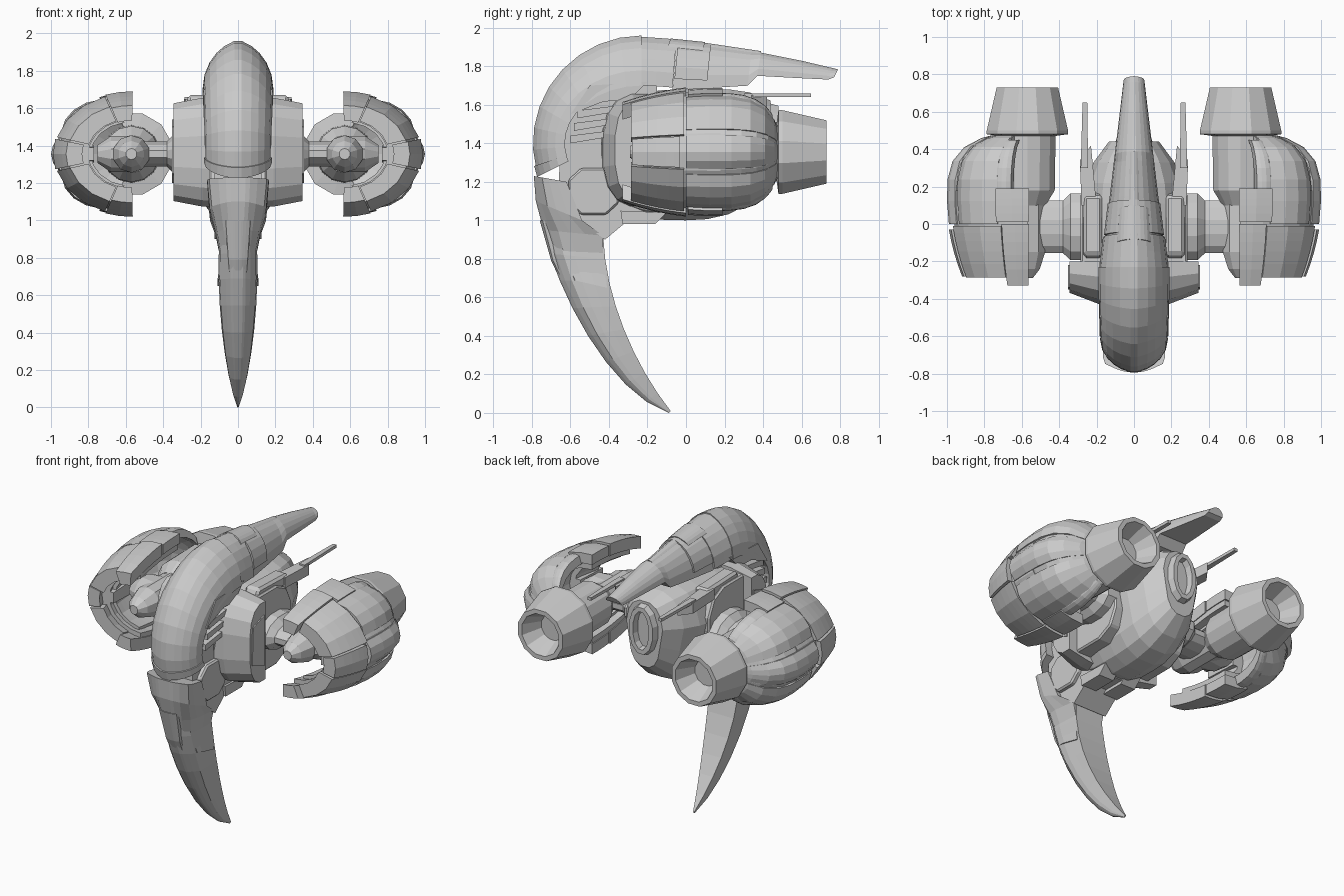
import bpy, bmesh
from math import sin, cos, pi, radians, copysign
from mathutils import Vector
from mathutils.geometry import interpolate_bezier

cube = bpy.data.objects.get("Cube")
if cube:
    bpy.data.objects.remove(cube)

POD_X, AXIS_Z = 0.57, 1.355


def loft(name, rings, mirror=False, bevel=0):
    """Skin a row of equal-sized point rings and cap both ends."""
    bm = bmesh.new()
    rows = [[bm.verts.new(point) for point in ring] for ring in rings]
    count = len(rows[0])
    for row, following in zip(rows, rows[1:]):
        for k in range(count):
            j = (k + 1) % count
            bm.faces.new((row[k], row[j], following[j], following[k]))
    bm.faces.new(rows[0])
    bm.faces.new(rows[-1])
    bmesh.ops.recalc_face_normals(bm, faces=bm.faces)
    mesh = bpy.data.meshes.new(name)
    bm.to_mesh(mesh)
    bm.free()
    obj = bpy.data.objects.new(name, mesh)
    bpy.context.collection.objects.link(obj)
    if bevel:
        modifier = obj.modifiers.new("Bevel", "BEVEL")
        modifier.width, modifier.segments = bevel, 1
        modifier.limit_method = "ANGLE"
    if mirror:
        obj.modifiers.new("Mirror", "MIRROR")
    return obj


def oval(width, height, sides, power=1):
    """Points of an oval; a power below one makes it boxier."""
    points = []
    for k in range(sides):
        turn = 2 * pi * (k + 0.5) / sides
        c, s = cos(turn), sin(turn)
        points.append((width * copysign(abs(c) ** power, c),
                       height * copysign(abs(s) ** power, s)))
    return points


def side_plate(name, outline, inner, outer, mirror=True, bevel=0):
    """Extrude a (y, z) outline across x."""
    rings = [[(x, y, z) for y, z in outline] for x in (inner, outer)]
    return loft(name, rings, mirror, bevel)


def pod_lathe(name, profile, sides):
    """Turn (y, radius) points about the pod's axis."""
    rings = [[(POD_X + u, y, AXIS_Z + v) for u, v in oval(r, r, sides)] for y, r in profile]
    return loft(name, rings, mirror=True)


# Cross-section rules: half width at a fraction of the depth
def blade_shape(depth):
    return min(1, 0.25 + 1.8 * depth ** 0.7)


def hood_shape(depth):
    return max(0.1, (1 - (1 - depth) ** 2) ** 0.6)


def crescent(name, stations, shape=hood_shape):
    """Loft sections given as outer point, inner point and half width."""
    depths = [(k / 6) ** 2 for k in range(7)]
    rings = []
    for outer, inner, width in stations:
        half = [(width * shape(d), *Vector(outer).lerp(Vector(inner), d)) for d in depths]
        rings.append(half + [(-x, y, z) for x, y, z in reversed(half)])
    return loft(name, rings)


def bezier(*points, count=9):
    a, b, c, d = [Vector((y, z, 0)) for y, z in points]
    return [p.xy for p in interpolate_bezier(a, b, c, d, count)]


# Curved blade hanging below the head
outer_edge = bezier((-.09, 0), (-.4, .1), (-.68, .65), (-.74, .95))
inner_edge = bezier((-.08, .01), (-.27, .25), (-.42, .6), (-.43, .92))
widths = [0.004 + 0.1 * sin(pi * 0.62 * k / 8) for k in range(9)]
crescent("lower_blade", list(zip(outer_edge, inner_edge, widths)), blade_shape)
crescent("blade_sheath", [((-.63, .7), (-.41, .65), .11), ((-.69, .8), (-.43, .8), .095),
                          ((-.74, .95), (-.43, .92), .12), ((-.78, 1.1), (-.54, 1), .15),
                          ((-.79, 1.23), (-.62, 1.2), .165)], blade_shape)
crescent("blade_front_ridge", [((-.61, .6), (-.57, .6), .04), ((-.7, .79), (-.66, .79), .055),
                               ((-.76, 1), (-.7, 1), .07)], blade_shape)


# Rounded hood sweeping over the front and top
def hood_run(name, start, end, steps, grow=0):
    stations = []
    for k in range(steps + 1):
        a = radians(start + (end - start) * k / steps)
        width = 0.175 + 0.015 * sin(min(a, pi)) + grow
        stations.append(((-.23 + (.565 + grow) * cos(a), 1.4 + (.56 + grow) * sin(a)),
                         (-.23 + .4 * cos(a), 1.4 + .3 * sin(a)), width))
    crescent(name, stations)


hood_run("head_hood", 195, 90, 9)
hood_run("head_collar", 198, 192, 1, 0.006)


# Tapering tail behind the hood
def tail_run(name, cuts, grow=0, slim=1):
    stations = []
    for y, depth in cuts:
        top = 1.925 - 0.1 * y - 0.1 * y * y + grow
        stations.append(((y, top), (y - .02, top - depth), (.15 - .12 * y) * slim + grow))
    crescent(name, stations)


tail_run("saddle_band", [(-.23, .25), (-.14, .25), (-.05, .25)], 0.01)
tail_run("tail", [(-.05, .25), (.15, .22), (.34, .18), (.39, .12), (.6, .09), (.76, .06),
                  (.79, .04)])
tail_run("tail_side_plate", [(-.04, .2), (.13, .19)], 0.006)
tail_run("tail_spine_plate", [(-.08, .06), (.1, .06)], 0.012, 0.5)
tail_run("tail_spine_rib", [(.1, .05), (.39, .05)], 0.008, 0.25)

# Recessed head interior with fins, cheek and jaw
side_plate("head_core", [(-.66, 1.2), (-.65, 1.5), (-.5, 1.7), (-.15, 1.7), (-.15, 1),
                         (-.3, 1), (-.42, .9), (-.56, 1)], -.125, .125, mirror=False)
side_plate("jaw_plate", [(y - .48, z + 1.15) for y, z in oval(.14, .13, 8, .8)], .1, .155,
           bevel=.01)
for k in range(4):
    y, z = -.6 + .018 * k, 1.4 + .065 * k
    side_plate("head_fin", [(y, z), (y + .24, z + .04), (y + .24, z + .07), (y, z + .04)],
               .1, .18)
side_plate("cheek_frame", [(-.5, 1.7), (-.2, 1.72), (-.3, 1.62), (-.42, 1.62), (-.6, 1.55)],
           .1, .185)

# Central hull, swelling in the middle and rising to the rear
hull = []
for k in range(-4, 5):
    t = k / 5
    swell = 1 - abs(t) ** 3
    middle = 1.34 + 0.1 * max(t, 0) ** 2
    hull.append([(u * (1 if v > 0 else 0.85), t * .55, middle + v)
                 for u, v in oval(.28 * swell, .345 * (.3 + .7 * swell), 16, .8)])
loft("hull", hull)

# Tall rear vent with a sunken mouth
loft("rear_vent", [[(u, y, 1.44 + v) for u, v in oval(w, w + .07, 12)]
                   for y, w in [(.38, .12), (.48, .09), (.48, .06), (.41, .045)]])

# Barrel sides that carry the axles, with a flared front lip
drum = [(y - .1, z + 1.37) for y, z in oval(.27, .27, 12, .7)]
side_plate("drum", drum, .1, .285, bevel=.01)
flare = []
for x, grow in [(.1, .07), (.19, .06), (.345, 0)]:
    flare.append([(x, min(y - .22, -.2), z + 1.365)
                  for y, z in oval(.15 + grow, .265 + grow / 2, 16, .75)])
loft("drum_lip", flare, mirror=True)
side_plate("drum_lip_panel", [(-.35, 1.25), (-.22, 1.2), (-.22, 1.54), (-.34, 1.5)], .3, .352)
side_plate("drum_top_plate", [(-.2, 1.6), (.17, 1.58), (.15, 1.66), (-.16, 1.67)], .17, .27,
           bevel=.015)
side_plate("belly_flap", [(-.34, 1.05), (-.33, .98), (-.16, .98), (-.1, 1.04)], .03, .14)

# Thin swept antennas
for name, plan, low, high in [
        ("antenna", [(.245, .3), (.285, .3), (.275, .65), (.25, .65)], 1.64, 1.66),
        ("antenna_mount", [(.2, .1), (.28, .1), (.29, .34), (.23, .42)], 1.58, 1.65)]:
    loft(name, [[(x, y, z) for x, y in plan] for z in (low, high)], mirror=True)

# Axles: x, depth radius, height radius
loft("axle", [[(x, u - .015, AXIS_Z + v) for u, v in oval(deep, high, 12)]
              for x, deep, high in [(.24, .185, .12), (.34, .185, .11), (.38, .145, .07),
                                    (.51, .145, .07), (.51, .185, .08), (.56, .185, .1),
                                    (.68, .12, .1), (.75, .07, .05)]], mirror=True)

# Engine core, nozzle and front hub
pod_lathe("engine_core", [(.1, .1), (.18, .15), (.5, .155)], 14)
pod_lathe("nozzle", [(.47, .15), (.48, .225), (.5, .225), (.73, .17), (.73, .14), (.6, .085)],
          12)
pod_lathe("front_hub", [(-.29, .03), (-.24, .07), (-.15, .1), (.12, .1)], 10)


# Pod armour follows one outline that narrows to the front and closes at the rear
def pod_radius(y):
    if y < .15:
        return 1 - .2 * ((.15 - y) / .435) ** 2
    return (1 - ((y - .15) / .34) ** 3) ** .4


def pod_shell(name, front, back, start, end, thick, scale=1, bulge=0, steps=4):
    """Sweep a thick strip of the outline round the pod, between two angles."""
    line = []
    for k in range(7):
        y = front + (back - front) * sin(pi / 2 * k / 6)
        line.append((y, pod_radius(y) * scale))
    line += [(y, r - thick) for y, r in reversed(line)]
    rings = []
    for s in range(steps + 1):
        a = radians(start + (end - start) * s / steps)
        f = 1 - bulge * (2 * s / steps - 1) ** 2
        rings.append([(POD_X + .43 * r * f * cos(a), y, AXIS_Z + .34 * r * f * sin(a))
                      for y, r in line])
    loft(name, rings, mirror=True)


pod_shell("pod_base", -.22, .18, -90, 90, .26, scale=.93, steps=10)
pod_shell("pod_rear_base", .1, .475, -68, 68, .15, scale=.92, steps=8)
pod_shell("pod_inner_ring", -.18, .02, -80, 80, .1, scale=.68, steps=8)
for side in (-1, 1):
    pod_shell("front_armour", -.285, -.01, side * 16, side * 70, .24, scale=.99, steps=3)
    pod_shell("front_end_lip", -.33, 0, side * 71, side * 91, .24, scale=1.01, steps=2)
    pod_shell("rear_end_plate", .01, .19, side * 66, side * 91, .2, scale=.98, steps=2)
    pod_shell("rear_petal", 0, .475, side * 22, side * 66, .16, bulge=.06)
    pod_shell("edge_petal", .15, .45, side * 63, side * 77, .16, scale=.95, bulge=.04)
pod_shell("front_centre_armour", -.28, -.03, -14, 14, .2, scale=1.01, steps=2)
pod_shell("centre_petal", 0, .475, -16, 16, .16, bulge=.06)

# Axial bracket inside each pod
side_plate("pod_bracket", [(-.22, 1.32), (-.22, 1.39), (.02, 1.4), (.02, 1.31)], .77, .9)
